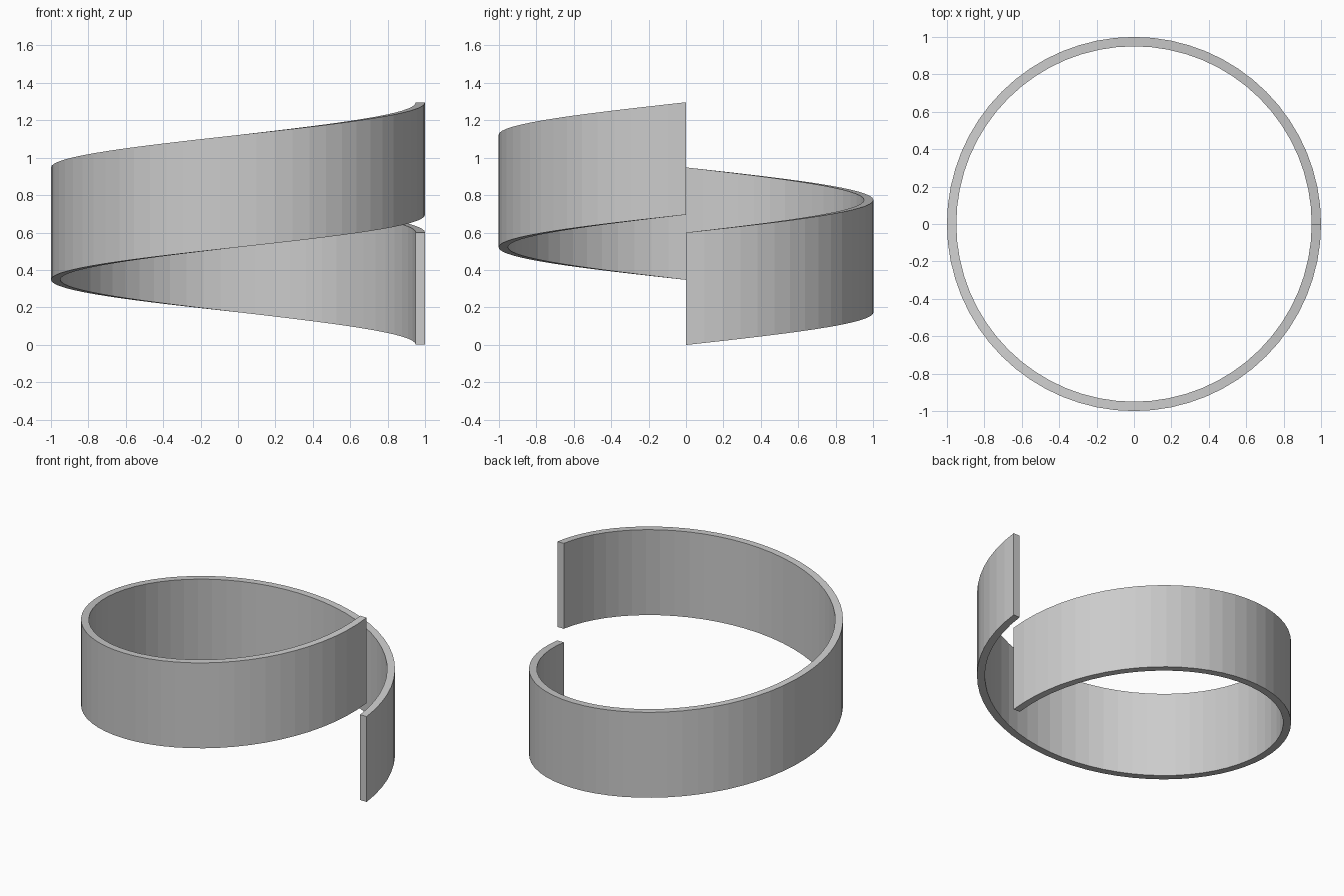
import bpy, bmesh, math

if "Cube" in bpy.data.objects:
    bpy.data.objects.remove(bpy.data.objects["Cube"])

R_OUT, R_IN = 1.0, 0.95
HEIGHT, PITCH = 0.6, 0.695
STEPS = 64

# Rectangular cross-section swept through one full helical turn
profile = [(R_IN, 0), (R_OUT, 0), (R_OUT, HEIGHT), (R_IN, HEIGHT)]
bm = bmesh.new()
rings = []
for i in range(STEPS + 1):
    t = i / STEPS
    a = 2 * math.pi * t
    rings.append([bm.verts.new((r * math.cos(a), r * math.sin(a), z + PITCH * t))
                  for r, z in profile])

# Band walls
for a, b in zip(rings, rings[1:]):
    for j in range(4):
        k = (j + 1) % 4
        bm.faces.new((a[j], a[k], b[k], b[j]))

# End caps
bm.faces.new(rings[0])
bm.faces.new(rings[-1])
bmesh.ops.recalc_face_normals(bm, faces=bm.faces)

mesh = bpy.data.meshes.new("helical_band")
bm.to_mesh(mesh)
bm.free()
band = bpy.data.objects.new("helical_band", mesh)
bpy.context.collection.objects.link(band)
